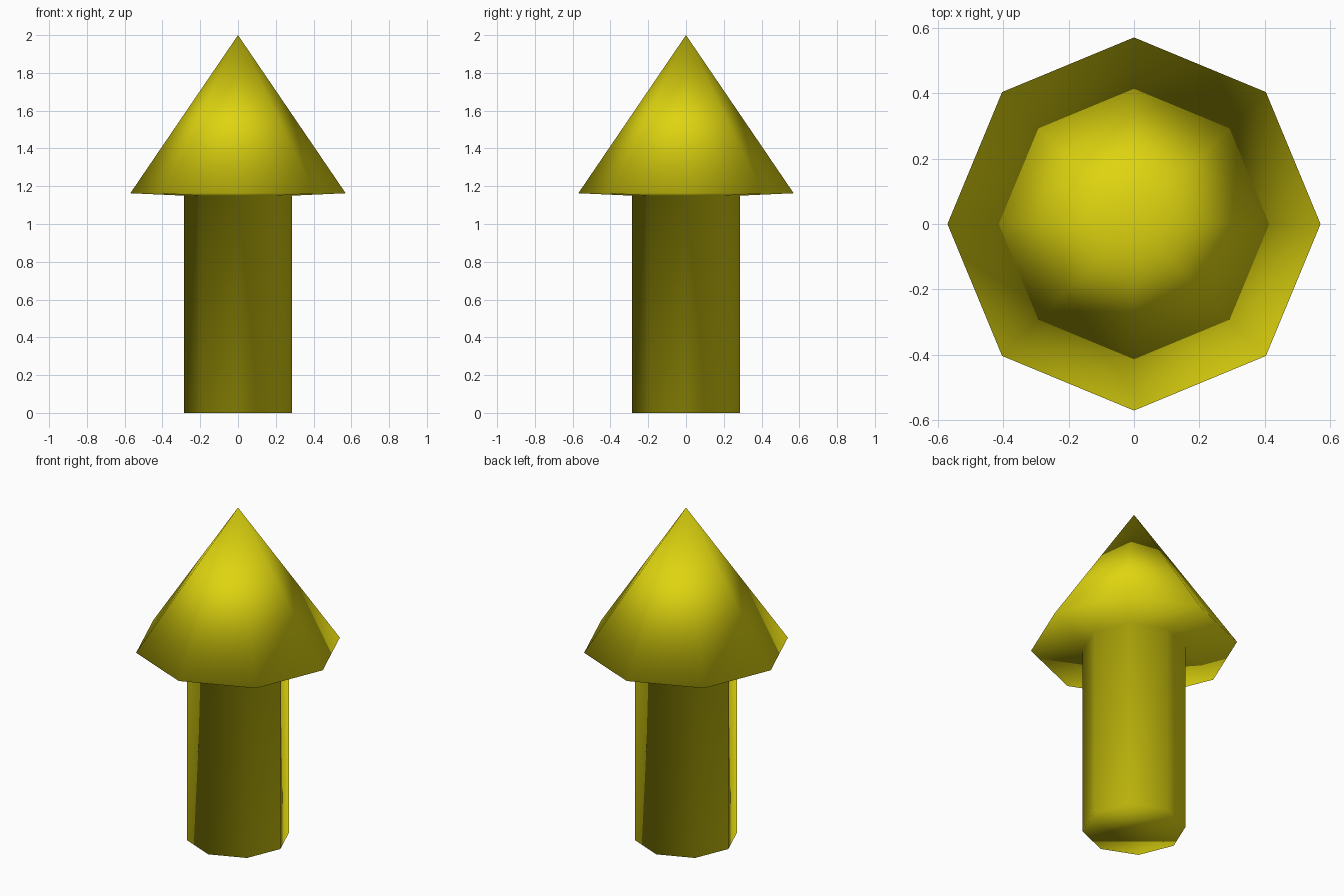
import bpy
import bmesh
from math import cos, sin, tau

cube = bpy.data.objects.get("Cube")
if cube:
    bpy.data.objects.remove(cube, do_unlink=True)

SIDES = 8
SHAFT_R, HEAD_R = 0.285, 0.57
NECK_Z, RIM_Z, TIP_Z = 1.15, 1.163, 2.0

# Plain yellow material
yellow = bpy.data.materials.new("yellow")
yellow.use_nodes = True
colour = (0.73, 0.66, 0.005, 1.0)
yellow.diffuse_color = colour
yellow.node_tree.nodes["Principled BSDF"].inputs["Base Color"].default_value = colour

bm = bmesh.new()


def ring(radius, z):
    """Eight-sided ring with corners on the axes."""
    return [bm.verts.new((radius * cos(tau * i / SIDES),
                          radius * sin(tau * i / SIDES), z))
            for i in range(SIDES)]


def bridge(low, high):
    """Join two rings with a band of quads."""
    for i in range(SIDES):
        j = (i + 1) % SIDES
        bm.faces.new((low[i], low[j], high[j], high[i]))


# Shaft, with a closed foot
foot = ring(SHAFT_R, 0)
neck = ring(SHAFT_R, NECK_Z)
bm.faces.new(foot[::-1])
bridge(foot, neck)

# Underside of the head, welded to the shaft
rim = ring(HEAD_R, RIM_Z)
bridge(neck, rim)

# Pointed head
tip = bm.verts.new((0, 0, TIP_Z))
for i in range(SIDES):
    bm.faces.new((rim[i], rim[(i + 1) % SIDES], tip))

# The whole welded body is smooth shaded, without sharp edges
for face in bm.faces:
    face.smooth = True
bmesh.ops.recalc_face_normals(bm, faces=bm.faces[:])

mesh = bpy.data.meshes.new("upright_arrow")
bm.to_mesh(mesh)
bm.free()
mesh.materials.append(yellow)
arrow = bpy.data.objects.new("upright_arrow", mesh)
bpy.context.collection.objects.link(arrow)
